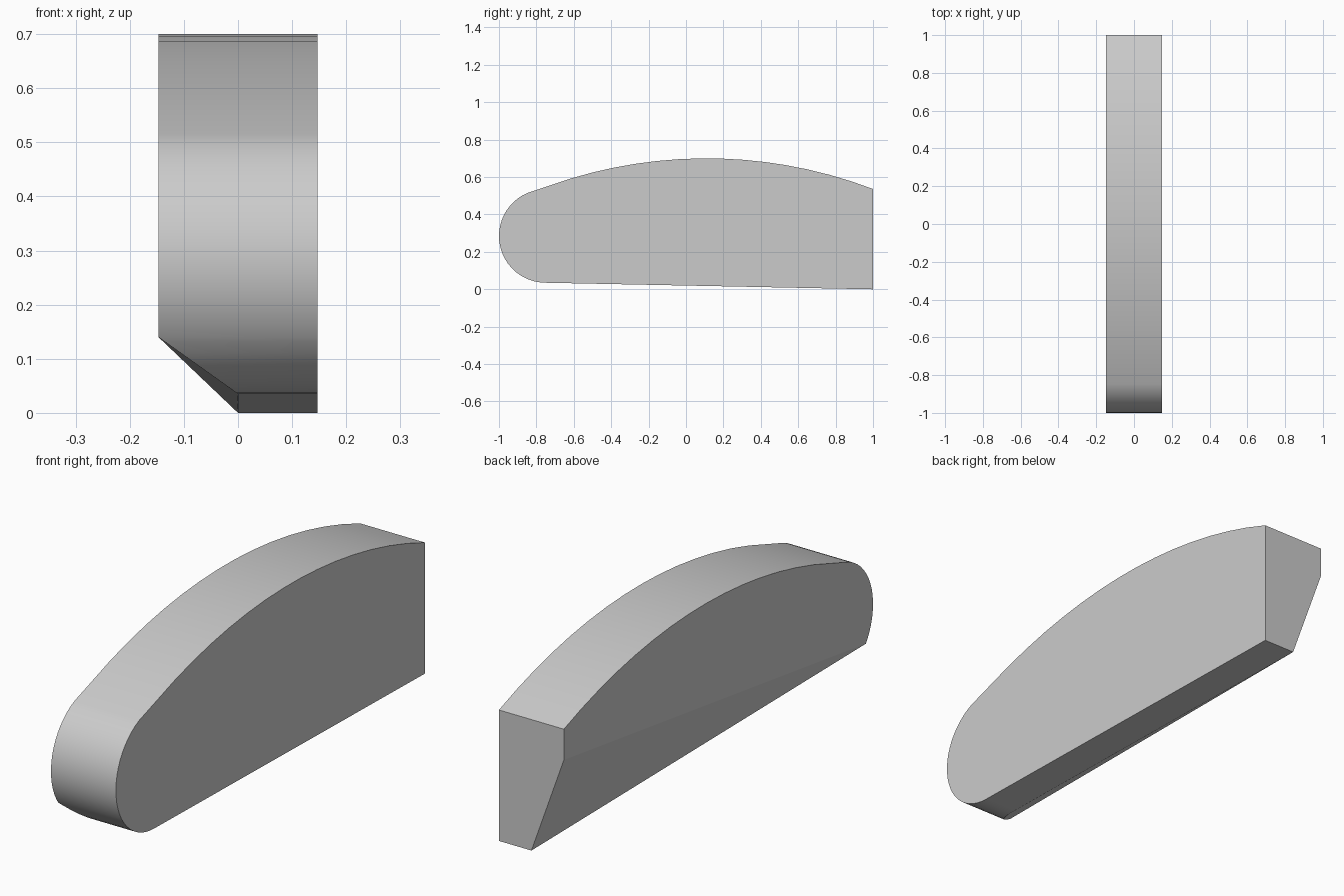
import bpy
import bmesh
from math import sin, cos, radians, sqrt

cube = bpy.data.objects.get("Cube")
if cube:
    bpy.data.objects.remove(cube, do_unlink=True)

HALF = 0.147                    # half thickness
NOSE_Y, NOSE_Z, NOSE_R = -0.75, 0.285, 0.25
CROWN_Y, CROWN_Z, CROWN_R = 0.11, 0.70, 2.5
BEVEL_NOSE, BEVEL_TAIL = 0.14, 0.41   # bevel height on the outer face
BASE = NOSE_Z - NOSE_R


def nose_point(deg):
    a = radians(deg)
    return NOSE_Y + NOSE_R * cos(a), NOSE_Z + NOSE_R * sin(a)


def crown_point(y):
    return y, CROWN_Z - CROWN_R + sqrt(CROWN_R ** 2 - (y - CROWN_Y) ** 2)


# Side profile: shallow crown arc, round nose, flat tail
nose_start = nose_point(113)[0]
crown = [crown_point(1 + (nose_start - 1) * i / 16) for i in range(16)]
nose = [nose_point(113 + 157 * i / 24) for i in range(25)]
bevel_angle = 180 + 35.45       # where the bevel meets the nose
nose.append(nose_point(bevel_angle))

# Convex block: full left face, bevelled lower edge on the right face
points = [(HALF, y, z) for y, z in crown + nose]
points += [(-HALF, y, z) for y, z in crown]
for y, z in nose:
    inset = min(1, (z - BASE) / (BEVEL_NOSE - BASE))
    points.append((-HALF * inset, y, z))
points += [(HALF, 1, 0), (0, 1, 0), (-HALF, 1, BEVEL_TAIL)]

bm = bmesh.new()
for p in points:
    bm.verts.new(p)
hull = bmesh.ops.convex_hull(bm, input=bm.verts)
loose = {g for g in hull["geom_interior"] + hull["geom_unused"]
         if isinstance(g, bmesh.types.BMVert)}
bmesh.ops.delete(bm, geom=list(loose), context="VERTS")
bmesh.ops.dissolve_limit(bm, angle_limit=radians(0.3),
                         verts=bm.verts, edges=bm.edges)
bmesh.ops.recalc_face_normals(bm, faces=bm.faces)
mesh = bpy.data.meshes.new("rounded_block")
bm.to_mesh(mesh)
bm.free()

# Plain grey finish
grey = bpy.data.materials.new("plain_grey")
grey.use_nodes = True
colour = (0.6, 0.6, 0.6, 1)
grey.diffuse_color = colour
grey.node_tree.nodes["Principled BSDF"].inputs["Base Color"].default_value = colour
mesh.materials.append(grey)

block = bpy.data.objects.new("rounded_block", mesh)
bpy.context.collection.objects.link(block)
bpy.ops.object.select_all(action="DESELECT")
block.select_set(True)
bpy.context.view_layer.objects.active = block
bpy.ops.object.shade_smooth_by_angle(angle=radians(15))
